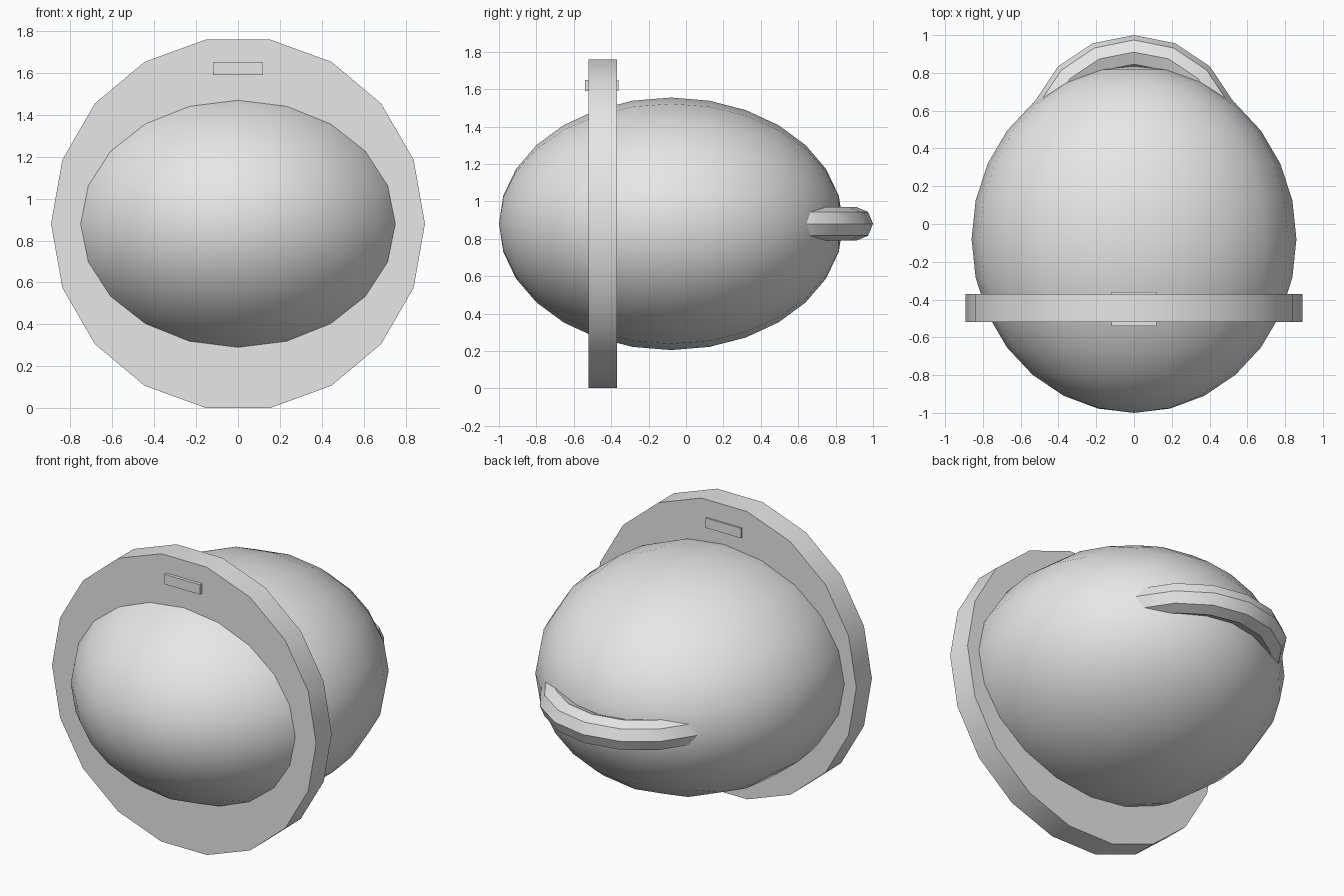
import bpy
from math import radians

cube = bpy.data.objects.get("Cube")
if cube:
    bpy.data.objects.remove(cube, do_unlink=True)

# Single plain grey
grey = bpy.data.materials.new("light_grey")
grey.use_nodes = True
colour = (0.8, 0.8, 0.8, 1)
grey.diffuse_color = colour
grey.node_tree.nodes["Principled BSDF"].inputs["Base Color"].default_value = colour

MID = 0.88  # height of the shared centre line


def finish(name, angle=None):
    """Name the new part, colour it, apply its transform and shade it."""
    part = bpy.context.object
    part.name = part.data.name = name
    part.data.materials.append(grey)
    bpy.ops.object.transform_apply(location=False, rotation=True, scale=True)
    if angle:
        bpy.ops.object.shade_smooth_by_angle(angle=radians(angle))
    return part


# Squashed egg body with its poles at front and back
bpy.ops.mesh.primitive_uv_sphere_add(segments=20, ring_count=14, radius=1,
                                     location=(0, -0.08, MID),
                                     rotation=(radians(90), 0, 0))
bpy.context.object.scale = (0.86, 0.675, 0.92)
finish("body", 60)

# Flat disc around the front of the body
bpy.ops.mesh.primitive_cylinder_add(vertices=18, radius=0.892, depth=0.15,
                                    location=(0, -0.445, MID),
                                    rotation=(radians(90), radians(90), 0))
finish("front_disc", 30)

# Small plate passing through the top of the disc
bpy.ops.mesh.primitive_cube_add(size=1, location=(0, -0.45, 1.62))
bpy.context.object.scale = (0.24, 0.18, 0.06)
finish("disc_plate")

# Ring handle half sunk into the back
bpy.ops.mesh.primitive_torus_add(major_segments=16, minor_segments=8,
                                 major_radius=0.48, minor_radius=0.09,
                                 location=(0, 0.43, MID))
finish("back_handle", 30)
